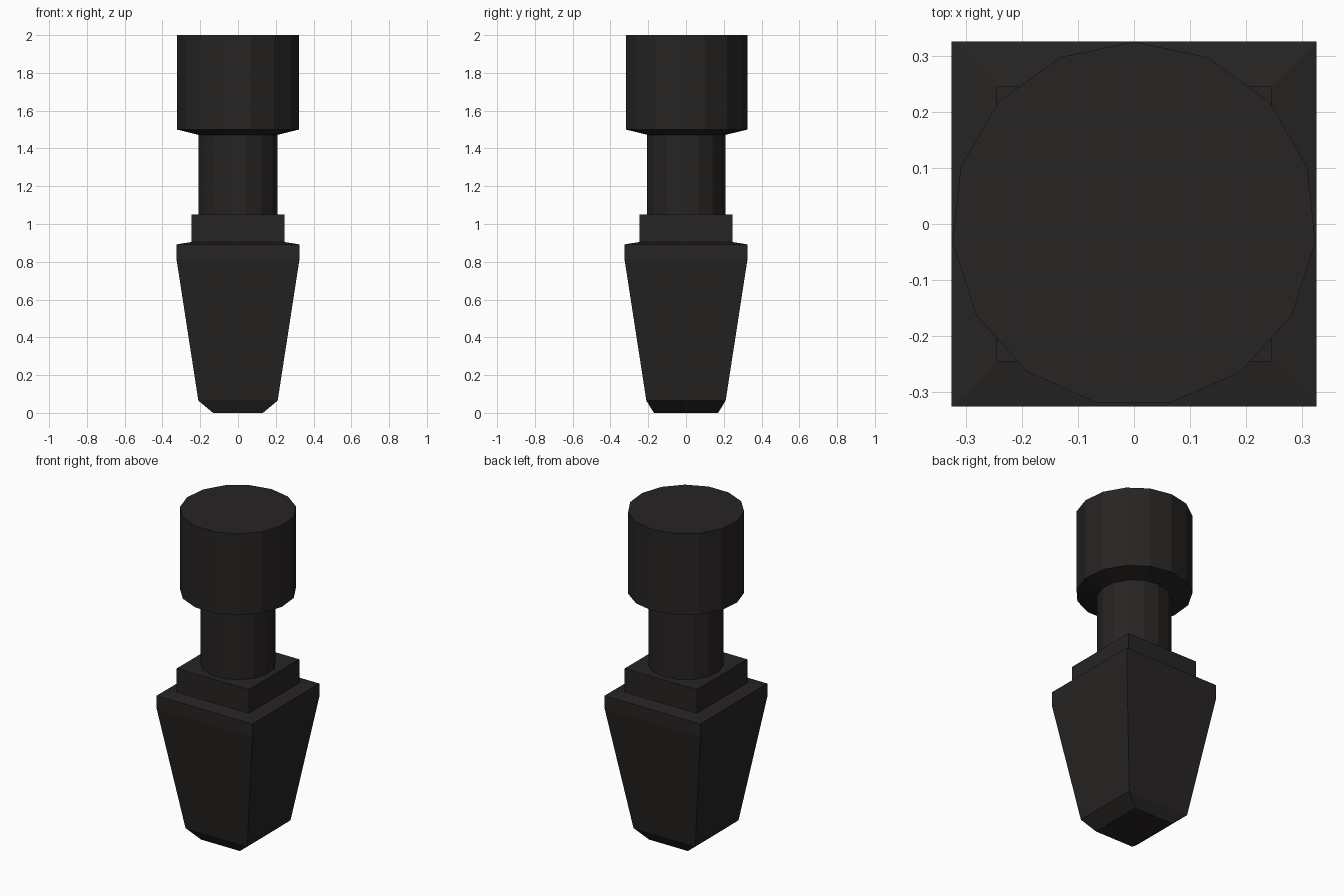
import bpy, bmesh, math

if "Cube" in bpy.data.objects:
    bpy.data.objects.remove(bpy.data.objects["Cube"])

mat = bpy.data.materials.new("dark_metal")
mat.diffuse_color = (0.02, 0.0175, 0.0168, 1)
mat.use_nodes = True
mat.node_tree.nodes["Principled BSDF"].inputs["Base Color"].default_value = mat.diffuse_color


def loft(name, rings):
    """Skin a closed solid through a stack of equal-length rings."""
    bm = bmesh.new()
    loops = [[bm.verts.new(p) for p in ring] for ring in rings]
    n = len(loops[0])
    for low, high in zip(loops, loops[1:]):
        for i in range(n):
            j = (i + 1) % n
            bm.faces.new((low[i], low[j], high[j], high[i]))
    bm.faces.new(loops[0][::-1])
    bm.faces.new(loops[-1])
    bmesh.ops.recalc_face_normals(bm, faces=bm.faces)
    mesh = bpy.data.meshes.new(name)
    bm.to_mesh(mesh)
    bm.free()
    mesh.materials.append(mat)
    ob = bpy.data.objects.new(name, mesh)
    bpy.context.collection.objects.link(ob)
    return ob


def rect(x, y, z):
    return [(-x, -y, z), (x, -y, z), (x, y, z), (-x, y, z)]


def circle(r, z, sides=15):
    angles = [math.pi / 2 + 2 * math.pi * i / sides for i in range(sides)]
    return [(r * math.cos(a), r * math.sin(a), z) for a in angles]


# Tapered square body with bevelled foot and stepped collar
loft("tapered_body", [rect(0.132, 0.17, 0), rect(0.21, 0.21, 0.065),
                      rect(0.325, 0.325, 0.81), rect(0.325, 0.325, 0.892),
                      rect(0.245, 0.245, 0.905), rect(0.245, 0.245, 1.05)])

# Round neck flaring into the wider head
loft("neck_and_head", [circle(0.21, 1.05), circle(0.21, 1.472),
                       circle(0.325, 1.5), circle(0.325, 2.0)])
